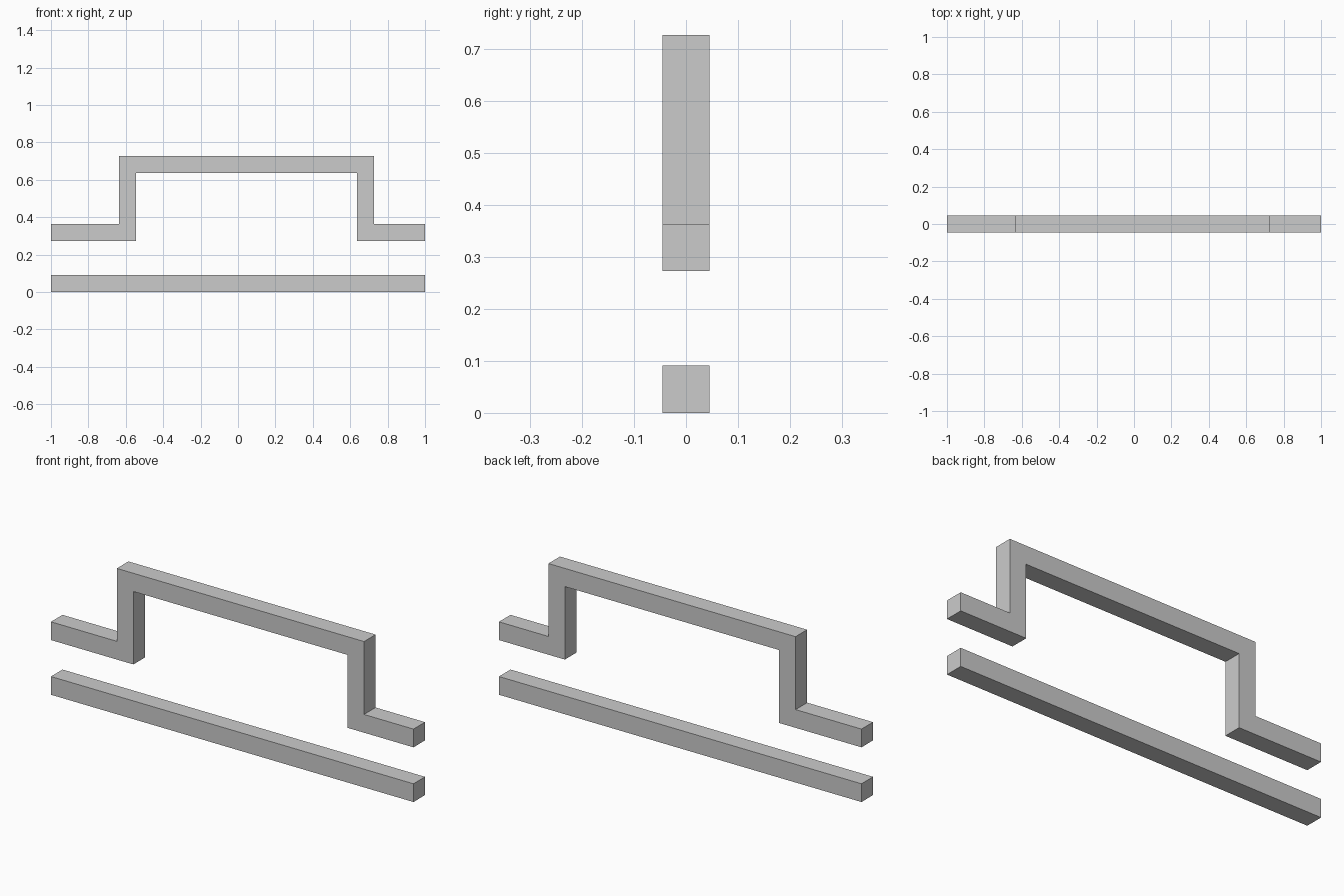
import bpy, bmesh
from mathutils import Vector

if "Cube" in bpy.data.objects:
    bpy.data.objects.remove(bpy.data.objects["Cube"])

U = 1 / 11  # bar thickness; all sizes are multiples of it


def extruded_profile(name, points):
    """Extrude an (x, z) outline, in bar units, one bar thickness along y."""
    bm = bmesh.new()
    face = bm.faces.new([bm.verts.new((x * U, -U / 2, z * U)) for x, z in points])
    ext = bmesh.ops.extrude_face_region(bm, geom=[face], use_keep_orig=True)
    moved = [e for e in ext["geom"] if isinstance(e, bmesh.types.BMVert)]
    bmesh.ops.translate(bm, verts=moved, vec=Vector((0, U, 0)))
    bmesh.ops.recalc_face_normals(bm, faces=bm.faces)
    mesh = bpy.data.meshes.new(name)
    bm.to_mesh(mesh)
    bm.free()
    obj = bpy.data.objects.new(name, mesh)
    bpy.context.collection.objects.link(obj)
    return obj


# Straight bar on the ground
extruded_profile("lower_bar", [(-11, 0), (11, 0), (11, 1), (-11, 1)])

# Stepped bar: low ends joined by a raised middle
extruded_profile("stepped_upper_bar", [
    (-11, 3), (-6, 3), (-6, 7), (7, 7), (7, 3), (11, 3),
    (11, 4), (8, 4), (8, 8), (-7, 8), (-7, 4), (-11, 4),
])
